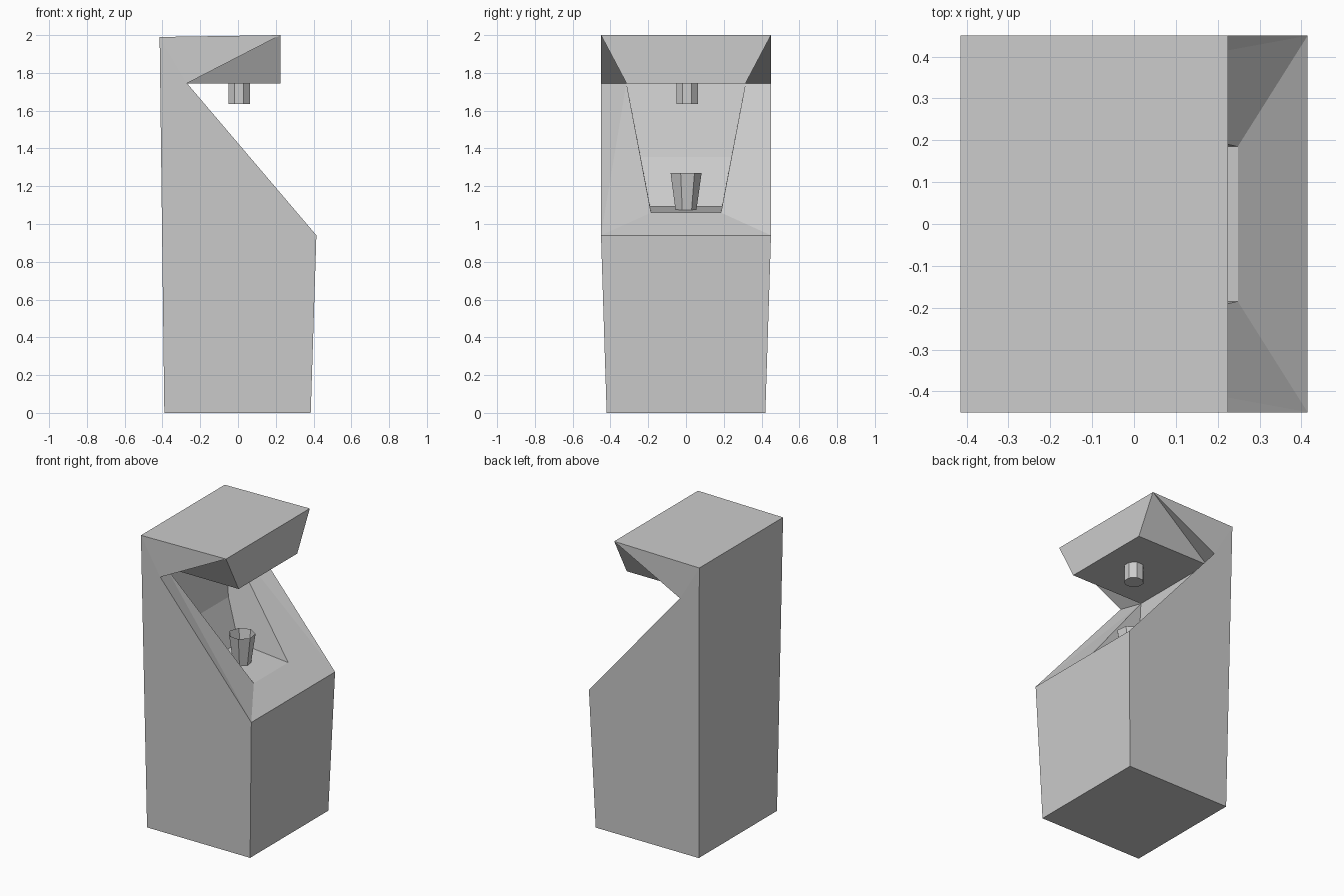
import bpy, bmesh, math

if "Cube" in bpy.data.objects:
    bpy.data.objects.remove(bpy.data.objects["Cube"])

# Cabinet outline on one side (x, half-width, z), walked from the base over the recess to the top
outline = [
    (-0.39, 0.42, 0.0),      # 0 base back
    (0.385, 0.42, 0.0),      # 1 base front
    (0.415, 0.45, 0.94),     # 2 counter edge
    (0.248, 0.185, 1.06),    # 3 recess floor, front
    (-0.13, 0.19, 1.092),    # 4 recess floor, back
    (-0.24, 0.24, 1.355),    # 5 bend in recess wall
    (-0.32, 0.315, 1.745),   # 6 recess wall top
    (0.225, 0.315, 1.745),   # 7 canopy underside, front
    (0.225, 0.45, 2.0),      # 8 top front
    (-0.415, 0.45, 1.99),    # 9 top back
    (-0.27, 0.45, 1.745),    # 10 side notch
]
# Side panel, recess flank, inner recess wall and canopy flank
side_faces = [(0, 1, 2, 10, 9), (10, 8, 9),
              (2, 3, 6), (2, 6, 10),
              (3, 4, 5), (3, 5, 6),
              (6, 7, 8), (6, 8, 10)]


def finish(bm, name):
    bmesh.ops.recalc_face_normals(bm, faces=bm.faces)
    mesh = bpy.data.meshes.new(name)
    bm.to_mesh(mesh)
    bm.free()
    obj = bpy.data.objects.new(name, mesh)
    bpy.context.collection.objects.link(obj)
    return obj


def tapered_tube(name, sides, centre, r_low, r_high, z0, z1, turn, open_top):
    bm = bmesh.new()
    rings = []
    for r, z in ((r_low, z0), (r_high, z1)):
        ring = []
        for i in range(sides):
            a = turn + 2 * math.pi * i / sides
            ring.append(bm.verts.new((centre[0] + r * math.cos(a),
                                      centre[1] + r * math.sin(a), z)))
        rings.append(ring)
    low, high = rings
    for i in range(sides):
        j = (i + 1) % sides
        bm.faces.new((low[i], low[j], high[j], high[i]))
    bm.faces.new(low[::-1])
    if not open_top:
        bm.faces.new(high)
    return finish(bm, name)


# Cabinet: cross strips between the two mirrored outlines, then both sides
bm = bmesh.new()
left = [bm.verts.new((x, -y, z)) for x, y, z in outline]
right = [bm.verts.new((x, y, z)) for x, y, z in outline]
for i in range(10):
    j = (i + 1) % 10
    bm.faces.new((left[i], left[j], right[j], right[i]))
for face in side_faces:
    bm.faces.new([left[i] for i in face])
    bm.faces.new([right[i] for i in reversed(face)])
finish(bm, "cabinet")

# Dispensing nozzle under the canopy
tapered_tube("nozzle", 8, (0.006, 0.006), 0.062, 0.062, 1.635, 1.746,
             math.pi / 8, False)

# Open cup standing on the recess floor
tapered_tube("cup", 7, (0.03, -0.002), 0.056, 0.085, 1.065, 1.27,
             math.radians(-18), True)
